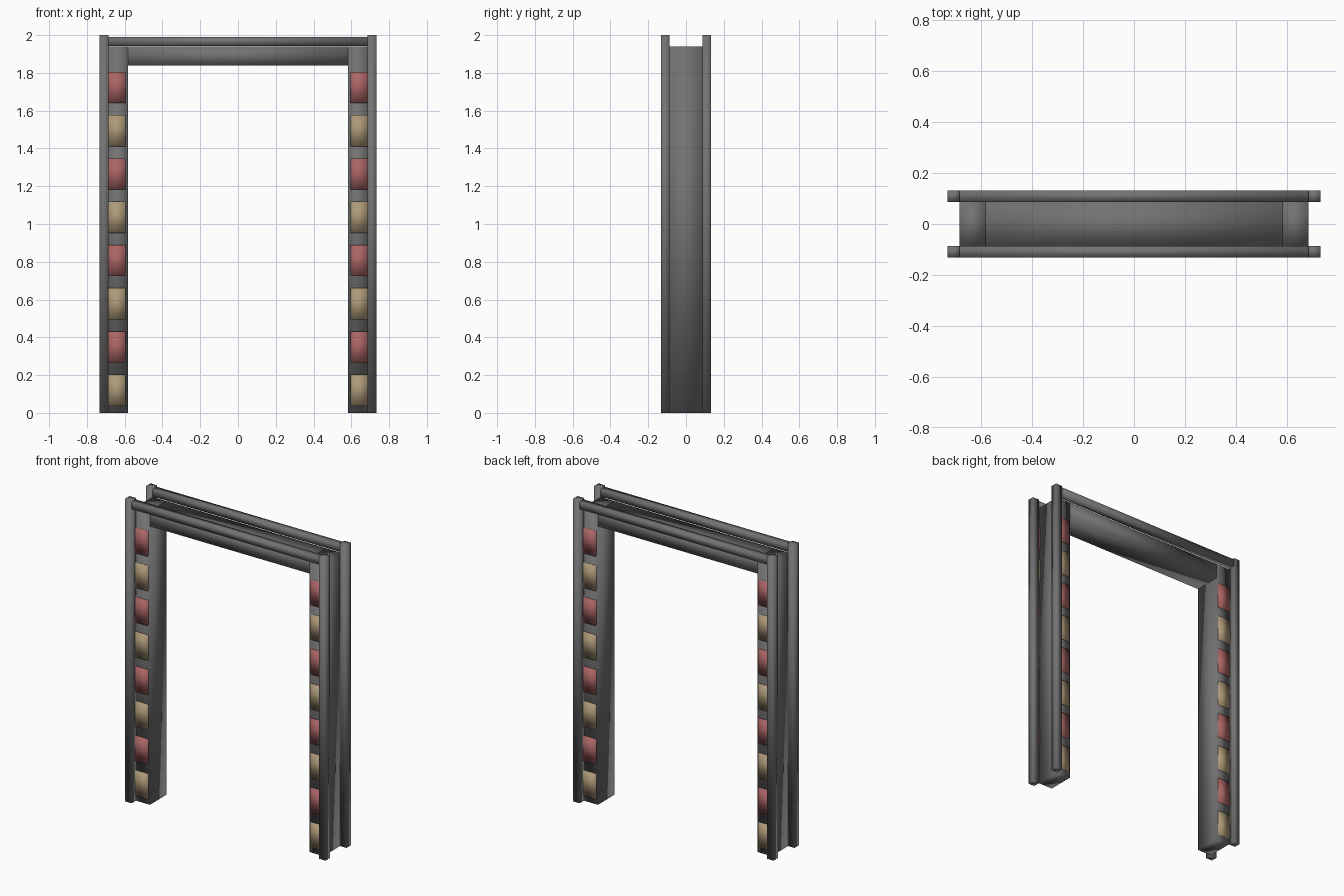
import bpy
import bmesh
from mathutils import Matrix

cube = bpy.data.objects.get("Cube")
if cube:
    bpy.data.objects.remove(cube, do_unlink=True)


def make_material(name, rgb):
    mat = bpy.data.materials.new(name)
    mat.use_nodes = True
    color = (*rgb, 1.0)
    mat.diffuse_color = color
    mat.node_tree.nodes["Principled BSDF"].inputs["Base Color"].default_value = color
    return mat


GRAY = make_material("dark gray metal", (0.17, 0.17, 0.17))
RED = make_material("dull red light", (0.41, 0.13, 0.13))
TAN = make_material("tan light", (0.42, 0.32, 0.19))


def box(name, x, y, z, mat):
    """Softly shaded box spanning the given (low, high) ranges."""
    spans = [sorted(s) for s in (x, y, z)]
    center = [(a + b) / 2 for a, b in spans]
    size = [b - a for a, b in spans]
    bm = bmesh.new()
    bmesh.ops.create_cube(bm, size=1.0, matrix=Matrix.Diagonal((*size, 1.0)))
    for face in bm.faces:
        face.smooth = True
    mesh = bpy.data.meshes.new(name)
    bm.to_mesh(mesh)
    bm.free()
    mesh.materials.append(mat)
    obj = bpy.data.objects.new(name, mesh)
    obj.location = center
    bpy.context.scene.collection.objects.link(obj)
    return obj


# Main dimensions
INNER, OUTER, EDGE = 0.583, 0.685, 0.732   # half widths: opening, panel, post
PANEL_Y, POST_Y = 0.087, 0.132             # half depths
BEAM_LOW, BEAM_TOP = 1.84, 1.94
LIGHT_COUNT, LIGHT_STEP, LIGHT_HEIGHT = 8, 0.229, 0.165

# Overhead beam
box("top_beam", (-INNER, INNER), (-PANEL_Y, PANEL_Y), (BEAM_LOW, BEAM_TOP), GRAY)

for side, sx in (("left", 1), ("right", -1)):
    # Side panels
    box(f"{side}_panel", (sx * INNER, sx * OUTER), (-PANEL_Y, PANEL_Y), (0, BEAM_TOP), GRAY)
    for end, sy in (("front", -1), ("back", 1)):
        # Corner posts
        box(f"{side}_{end}_post", (sx * OUTER, sx * EDGE),
            (sy * PANEL_Y, sy * POST_Y), (0, 2), GRAY)
        # Alternating lights up each panel
        for i in range(LIGHT_COUNT):
            z = 0.037 + i * LIGHT_STEP
            box(f"{side}_{end}_light_{i + 1}", (sx * 0.595, sx * OUTER),
                (sy * (PANEL_Y - 0.01), sy * (PANEL_Y + 0.009)),
                (z, z + LIGHT_HEIGHT), RED if i % 2 else TAN)

# Top rails between the posts
for end, sy in (("front", -1), ("back", 1)):
    box(f"{end}_top_rail", (-OUTER, OUTER), (sy * PANEL_Y, sy * POST_Y),
        (BEAM_TOP + 0.003, 1.99), GRAY)
